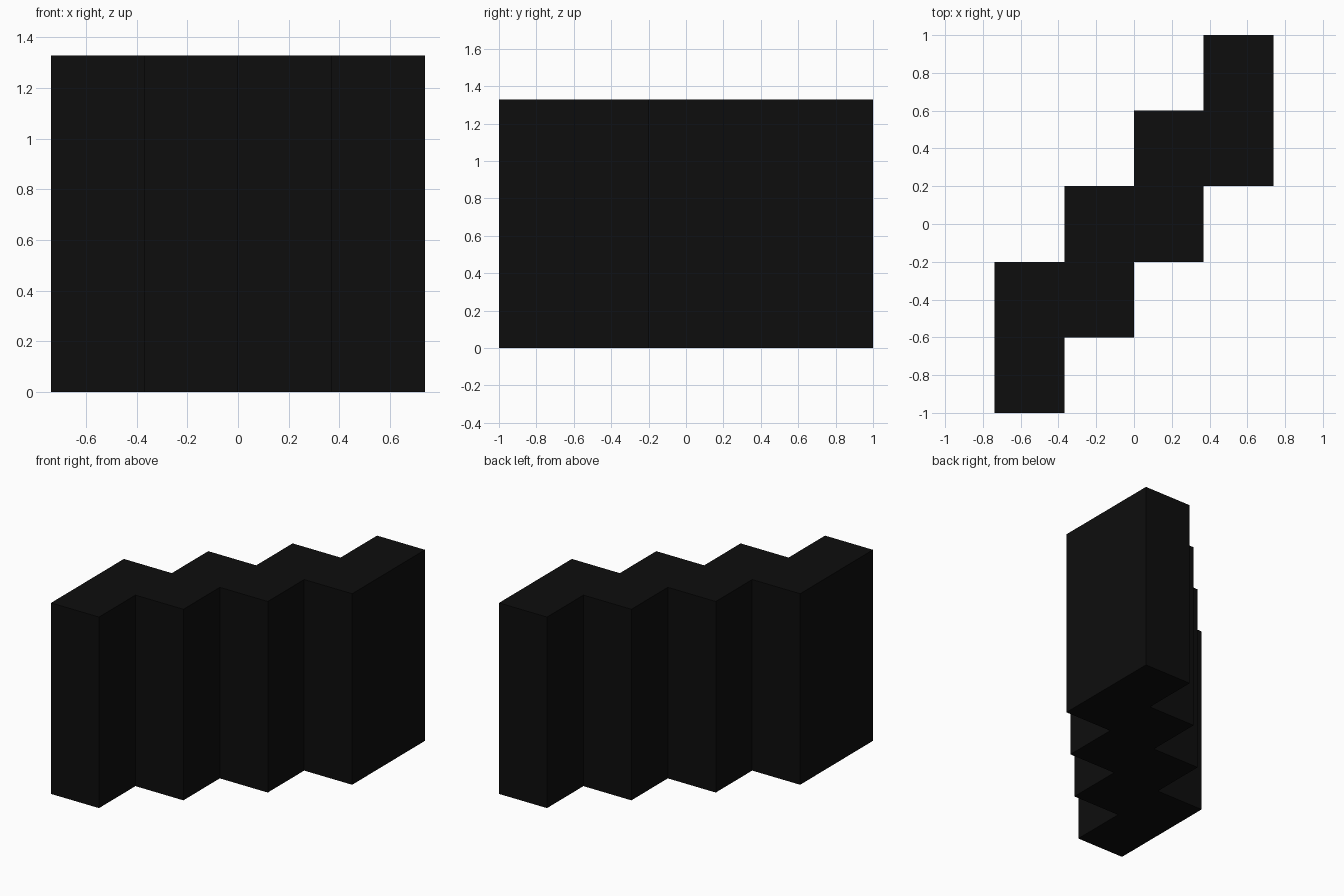
import bpy

cube = bpy.data.objects.get("Cube")
if cube:
    bpy.data.objects.remove(cube, do_unlink=True)

# Near-black finish shared by every block
black = bpy.data.materials.new("matte_black")
black.use_nodes = True
colour = (0.004, 0.004, 0.004, 1.0)
black.diffuse_color = colour
black.node_tree.nodes["Principled BSDF"].inputs["Base Color"].default_value = colour

WIDTH, DEPTH, HEIGHT = 0.369, 0.8, 1.328
STEP_BACK = 0.4
COUNT = 4

# Row of identical upright blocks, each set half a depth behind the last
for i in range(COUNT):
    offset = i - (COUNT - 1) / 2
    bpy.ops.mesh.primitive_cube_add(
        size=1, location=(offset * WIDTH, offset * STEP_BACK, HEIGHT / 2))
    block = bpy.context.object
    block.name = f"staggered_block_{i + 1}"
    block.scale = (WIDTH, DEPTH, HEIGHT)
    bpy.ops.object.transform_apply(location=False, rotation=False, scale=True)
    block.data.materials.append(black)
